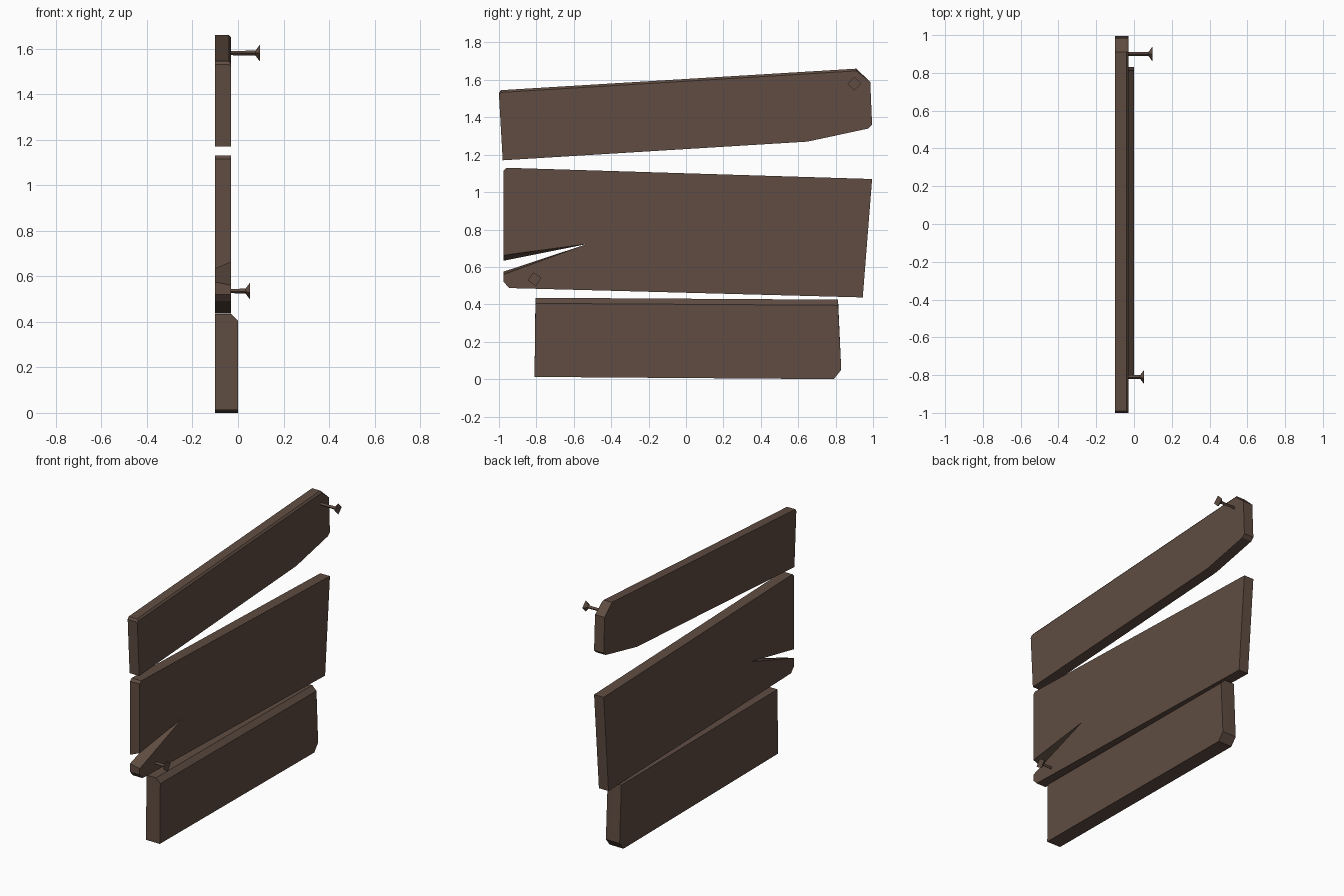
import bpy, bmesh
from math import cos, sin, pi, radians

cube = bpy.data.objects.get("Cube")
if cube:
    bpy.data.objects.remove(cube)

wood = bpy.data.materials.new("dark_brown_wood")
wood.use_nodes = True
wood.diffuse_color = (0.115, 0.073, 0.054, 1)
wood.node_tree.nodes["Principled BSDF"].inputs["Base Color"].default_value = wood.diffuse_color


def loft(name, sections):
    """Solid through matching (y, z) outlines placed at successive x positions."""
    bm = bmesh.new()
    rings = [[bm.verts.new((x, y, z)) for y, z in outline] for x, outline in sections]
    for a, b in zip(rings, rings[1:]):
        for i in range(len(a)):
            j = (i + 1) % len(a)
            bm.faces.new((a[i], a[j], b[j], b[i]))
    caps = [bm.faces.new(rings[0]), bm.faces.new(rings[-1])]
    bmesh.ops.triangulate(bm, faces=caps)
    bmesh.ops.recalc_face_normals(bm, faces=bm.faces)
    mesh = bpy.data.meshes.new(name)
    bm.to_mesh(mesh)
    bm.free()
    mesh.materials.append(wood)
    obj = bpy.data.objects.new(name, mesh)
    bpy.context.collection.objects.link(obj)
    return obj


def nail(name, y, z, tip, turn):
    """Square nail with a flared head, sticking out of the board face."""
    def square(r):
        return [(y + r * cos(turn + k * pi / 2), z + r * sin(turn + k * pi / 2))
                for k in range(4)]
    loft(name, [(FACE - 0.02, square(0.009)), (tip - 0.02, square(0.011)),
                (tip - 0.004, square(0.033)), (tip, square(0.037))])


BACK, FACE = -0.1, -0.03

# Top board, with a narrow chamfer along its upper front edge
top = [(-1, 1.53), (-0.99, 1.545), (0.91, 1.66), (0.985, 1.59),
       (0.995, 1.36), (0.975, 1.34), (0.65, 1.27), (-0.98, 1.17)]
top_face = [(y, z - 0.012) if i < 3 else (y, z) for i, (y, z) in enumerate(top)]
loft("top_board", [(BACK, top), (FACE - 0.01, top), (FACE, top_face)])


# Middle board, split at one end by a slanted crack
def middle(lower_lip, upper_lip):
    return [(-0.975, 1.115), (-0.96, 1.13), (0.995, 1.07), (0.945, 0.437),
            (-0.945, 0.487), (-0.975, 0.52), (-0.975, lower_lip),
            (-0.53, 0.722), (-0.975, upper_lip)]


loft("middle_board", [(BACK, middle(0.575, 0.633)), (FACE, middle(0.56, 0.662))])

# Bottom board, thicker, with a chamfered upper front edge
bottom = [(-0.805, 0.435), (0.813, 0.425), (0.83, 0.05), (0.79, 0), (-0.81, 0.012)]
bottom_face = [(y, z - 0.03) if z > 0.4 else (y, z) for y, z in bottom]
loft("bottom_board", [(BACK, bottom), (FACE, bottom), (0, bottom_face)])

# Nails
nail("top_nail", 0.9, 1.58, 0.097, 0)
nail("lower_nail", -0.81, 0.535, 0.053, radians(12))
